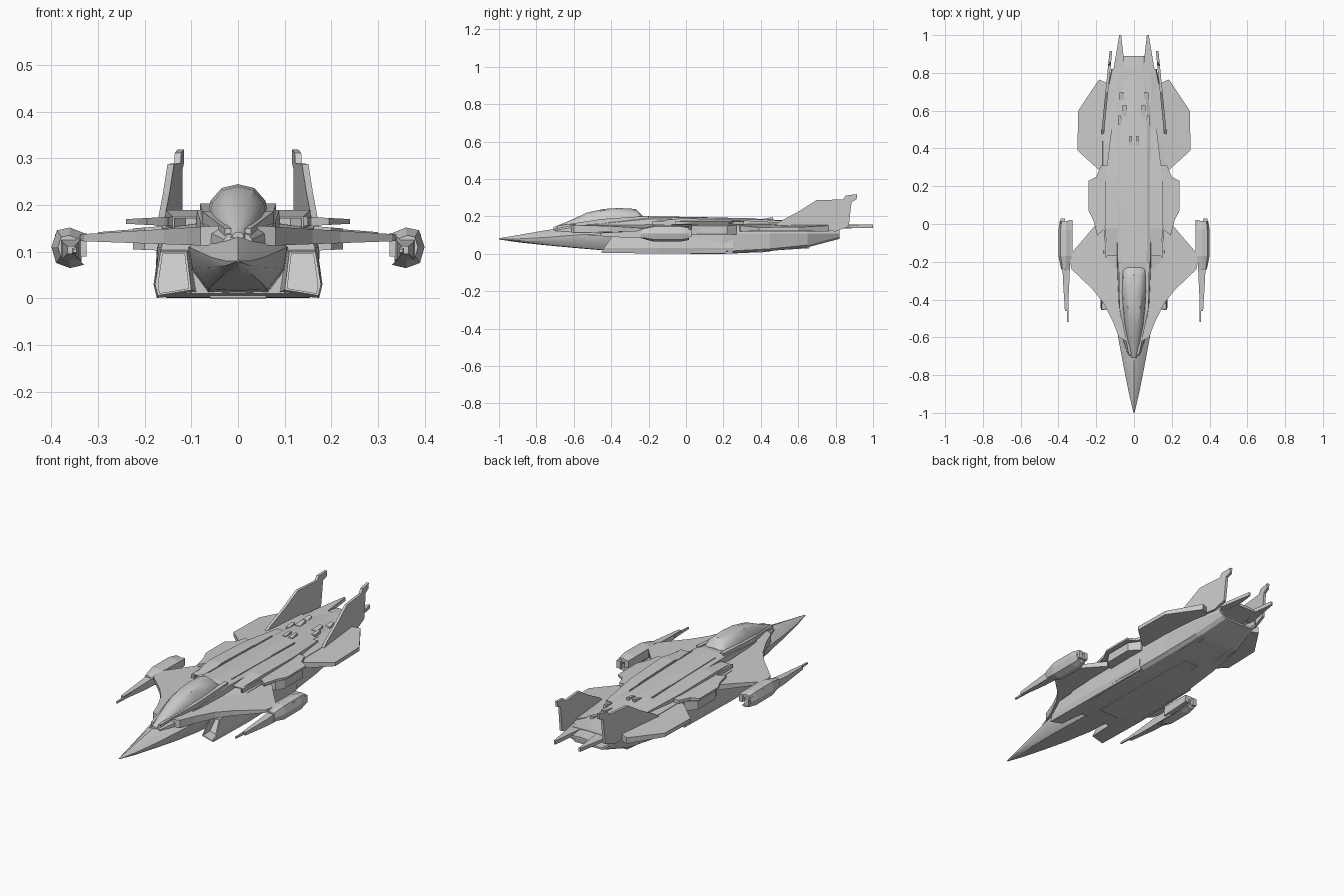
import bpy, bmesh

if "Cube" in bpy.data.objects:
    bpy.data.objects.remove(bpy.data.objects["Cube"])


def finish(name, bm, mirror=False, smooth=False):
    bmesh.ops.recalc_face_normals(bm, faces=bm.faces)
    me = bpy.data.meshes.new(name)
    bm.to_mesh(me)
    bm.free()
    ob = bpy.data.objects.new(name, me)
    bpy.context.collection.objects.link(ob)
    if mirror:
        m = ob.modifiers.new("mirror", 'MIRROR')
        m.use_mirror_merge = False
    if smooth:
        bpy.ops.object.select_all(action='DESELECT')
        ob.select_set(True)
        bpy.context.view_layer.objects.active = ob
        bpy.ops.object.shade_smooth_by_angle(angle=0.6)
    return ob


def sym(half):
    """Close a half section (top centre to bottom centre) across x = 0."""
    return half + [(-x, z) for x, z in reversed(half) if x > 1e-6]


def loft(name, sections, mirror=False, smooth=False, hollow=None):
    """Skin (y, ring) sections; hollow = (section index, inset, depth in y)."""
    bm = bmesh.new()
    rings = [[bm.verts.new((x, y if not callable(y) else y(z), z)) for x, z in ring]
             for y, ring in sections]
    n = len(rings[0])
    for a, b in zip(rings, rings[1:]):
        for i in range(n):
            bm.faces.new((a[i], a[(i + 1) % n], b[(i + 1) % n], b[i]))
    caps = {0: bm.faces.new(rings[0]), -1: bm.faces.new(rings[-1])}
    bmesh.ops.recalc_face_normals(bm, faces=bm.faces)
    if hollow:
        end, inset, depth = hollow
        face = caps[end]
        bmesh.ops.inset_region(bm, faces=[face], thickness=inset)
        ext = bmesh.ops.extrude_discrete_faces(bm, faces=[face])['faces'][0]
        bmesh.ops.translate(bm, verts=ext.verts, vec=(0, depth, 0))
    return finish(name, bm, mirror, smooth)


def plate(name, outline, root, tip):
    """Mirrored slab; root and tip are (x, z low, z high), linear between."""
    bm = bmesh.new()

    def z(x, k):
        return root[k] + (tip[k] - root[k]) * (x - root[0]) / (tip[0] - root[0])
    lo = [bm.verts.new((x, y, z(x, 1))) for x, y in outline]
    hi = [bm.verts.new((x, y, z(x, 2))) for x, y in outline]
    bm.faces.new(lo)
    bm.faces.new(hi)
    n = len(lo)
    for i in range(n):
        j = (i + 1) % n
        bm.faces.new((lo[i], lo[j], hi[j], hi[i]))
    return finish(name, bm, mirror=True)


def rect(x0, x1, z0, z1):
    return [(x0, z0), (x1, z0), (x1, z1), (x0, z1)]


# Pointed forward fuselage: y, half width, top, chine, bottom
nose = [(-1, .003, .083, .08, .077), (-.9, .026, .1, .08, .062),
        (-.75, .056, .126, .088, .046), (-.6, .084, .146, .1, .032),
        (-.42, .105, .16, .11, .017), (-.15, .11, .165, .11, .006)]
loft("nose_fuselage", [(y, sym([(0, t), (.5 * w, t - (t - m) * .3), (w, m),
                                (.93 * w, m - (m - b) * .5), (.6 * w, b + .002), (0, b)]))
                       for y, w, t, m, b in nose], smooth=True)

# Main lower hull: y, shoulder x, shoulder z, side x, floor x, floor z
hull = [(-.3, .15, .14, .165, .165, .01), (-.15, .16, .15, .172, .176, .002),
        (.2, .165, .155, .175, .172, .001), (.45, .165, .155, .17, .155, .015),
        (.65, .15, .15, .155, .135, .035), (.82, .115, .148, .12, .1, .08)]
loft("main_hull", [(y, sym([(0, sz + .012), (.09, sz + .01), (sx, sz), (wx, .11),
                            (bx, bz + .012), (bx - .02, bz), (0, bz)]))
                   for y, sx, sz, wx, bx, bz in hull], hollow=(-1, .01, -.1))

# Air intakes with recessed mouths
loft("air_intake", [(lambda z: -.46 + z * .7, [(.1, .018), (.172, .006), (.178, .03), (.166, .1), (.11, .1)]),
                    (-.15, [(.08, .01), (.174, .001), (.181, .03), (.17, .11), (.09, .11)]),
                    (.25, [(.08, .01), (.165, .003), (.174, .03), (.168, .11), (.09, .11)])],
     mirror=True, hollow=(0, .007, .06))

# Raised spine deck running to the tail: y, half width, top, bottom
spine = [(-.7, .03, .14, .1), (-.6, .06, .155, .1), (-.42, .08, .178, .1), (-.2, .088, .201, .12),
         (.1, .09, .196, .12), (.4, .09, .187, .12), (.6, .09, .174, .12), (.89, .06, .153, .137)]
loft("spine_deck", [(y, sym([(0, t), (w * .75, t - .003), (w, t - .014), (w * 1.05, b), (0, b)]))
                    for y, w, t, b in spine])

# Cockpit canopy: y, half width, top, base
canopy = [(-.71, .012, .142, .13), (-.62, .034, .178, .14), (-.53, .05, .22, .15),
          (-.44, .06, .24, .155), (-.36, .064, .245, .16), (-.27, .062, .24, .17), (-.23, .06, .2, .17)]
loft("canopy", [(y, sym([(0, t), (.55 * w, t - (t - b) * .1), (.92 * w, t - (t - b) * .42),
                         (1.08 * w, b), (0, b)])) for y, w, t, b in canopy], smooth=True)

# Canopy side rails and upper side scoops
loft("canopy_rail", [(-.69, rect(.015, .028, .13, .15)), (-.45, rect(.055, .076, .14, .186)),
                     (-.2, rect(.06, .082, .15, .203))], mirror=True)
loft("shoulder_scoop", [(-.17, rect(.085, .14, .14, .175)), (-.02, rect(.085, .155, .14, .19)),
                        (.25, rect(.085, .15, .14, .182)), (.5, rect(.085, .12, .14, .168))],
     mirror=True, hollow=(0, .006, .04))

# Wings and stacked body plates
plate("main_wing", [(.04, -.62), (.08, -.6), (.11, -.52), (.16, -.42), (.22, -.345), (.33, -.24),
                    (.345, -.17), (.25, -.06), (.2, 0), (.16, .04), (.04, .04)],
      (.04, .112, .156), (.345, .123, .137))
plate("mid_plate", [(.09, -.1), (.15, -.18), (.158, -.03), (.195, -.06), (.215, .02), (.24, .07),
                    (.24, .23), (.2, .25), (.175, .31), (.09, .31)],
      (.09, .152, .178), (.24, .16, .17))
plate("lower_side_plate", [(.1, .02), (.2, .03), (.225, .07), (.225, .22), (.18, .27), (.1, .27)],
      (.1, .1, .16), (.225, .105, .15))
plate("rear_wing", [(.1, .27), (.19, .29), (.3, .39), (.295, .6), (.185, .765), (.15, .75), (.1, .7)],
      (.1, .118, .158), (.3, .122, .142))
plate("tail_spike", [(.045, .8), (.118, .78), (.105, .84), (.078, 1), (.068, 1), (.055, .885)],
      (.045, .137, .158), (.118, .138, .154))

# Toed-in tail fins
fin = [(.46, .14), (.5, .172), (.6, .225), (.7, .288), (.84, .29), (.855, .312), (.915, .319),
       (.912, .29), (.885, .278), (.87, .145), (.8, .12)]
bm = bmesh.new()
sides = [[bm.verts.new((.168 - .1 * (y - .46) + d, y, z)) for y, z in fin] for d in (-.007, .007)]
for s in sides:
    bm.faces.new(s)
for i in range(len(fin)):
    j = (i + 1) % len(fin)
    bm.faces.new((sides[0][i], sides[0][j], sides[1][j], sides[1][i]))
finish("tail_fin", bm, mirror=True)

# Wingtip cannons: open C-shaped housing, barrels and rear blocks
c_shape = [(.33, .14), (.36, .152), (.388, .146), (.4, .11), (.39, .076), (.36, .065), (.33, .072),
           (.35, .088), (.368, .11), (.355, .125)]


def scaled(s):
    return [(.365 + (x - .365) * s, .11 + (z - .11) * s) for x, z in c_shape]


loft("cannon_housing", [(-.24, scaled(.6)), (-.17, scaled(1)), (-.03, scaled(1)), (.015, scaled(.8))],
     mirror=True)
loft("cannon_barrel", [(-.46, rect(.35, .366, .095, .112)), (-.3, rect(.342, .376, .085, .12)),
                       (-.12, rect(.335, .382, .08, .135))], mirror=True)
loft("cannon_muzzle", [(-.52, rect(.346, .354, .098, .106)), (-.4, rect(.346, .358, .094, .11))], mirror=True)
loft("cannon_rear_inner", [(-.15, rect(.325, .352, .09, .14)), (.02, rect(.325, .347, .1, .138))], mirror=True)
loft("cannon_rear_outer", [(-.1, rect(.366, .392, .085, .138)), (.03, rect(.365, .388, .09, .13))], mirror=True)

# Thin deck seams and small vents
loft("deck_strip", [(-.15, rect(.064, .07, .18, .2)), (.38, rect(.064, .07, .175, .19))], mirror=True)
for i, (x, y, w, l, z) in enumerate([(.065, .68, .03, .04, .167), (.05, .6, .03, .06, .175),
                                     (.075, .55, .02, .05, .177), (.018, .44, .02, .05, .188)]):
    loft(f"deck_vent_{i + 1}", [(y - l / 2, rect(x - w / 2, x + w / 2, z - .03, z + .001)),
                                (y + l / 2, rect(x - w / 3, x + w / 3, z - .03, z + .008))], mirror=True)

# Belly panel and rear ventral fairings
loft("belly_panel", [(-.2, rect(-.06, .06, .001, .02)), (.2, rect(-.06, .06, 0, .02)),
                     (.45, rect(-.04, .04, .01, .03))])
loft("ventral_fairing", [(.5, rect(.09, .12, .02, .05)), (.66, rect(.09, .115, .03, .07))], mirror=True)
